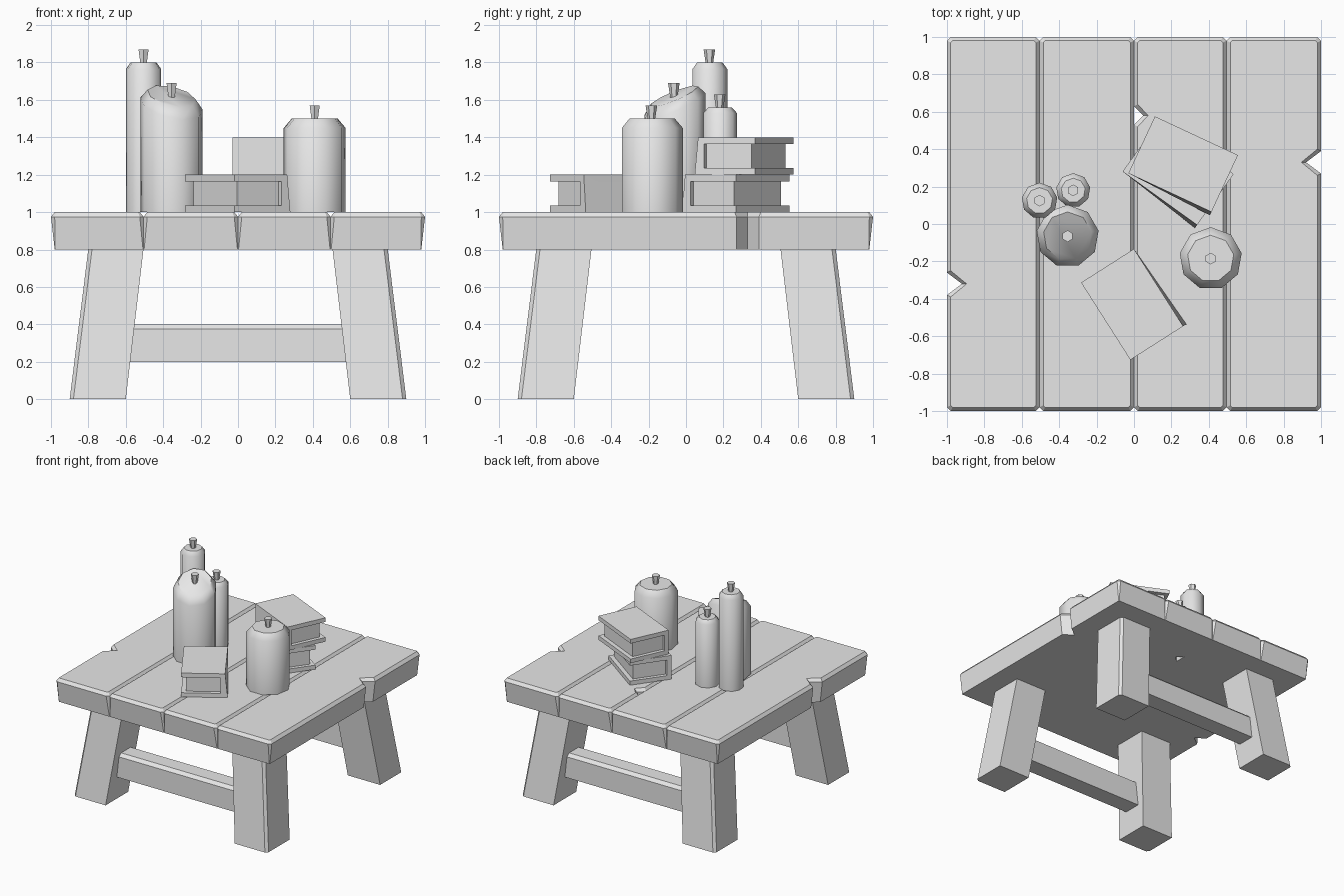
import bpy, bmesh, math
from mathutils import Matrix

cube = bpy.data.objects.get("Cube")
if cube:
    bpy.data.objects.remove(cube, do_unlink=True)

grey = bpy.data.materials.new("plain_grey")
grey.use_nodes = True
grey.diffuse_color = (0.8, 0.8, 0.8, 1)
grey.node_tree.nodes["Principled BSDF"].inputs["Base Color"].default_value = (0.8, 0.8, 0.8, 1)


def finish(name, bm, smooth=False):
    bmesh.ops.recalc_face_normals(bm, faces=bm.faces)
    mesh = bpy.data.meshes.new(name)
    bm.to_mesh(mesh)
    bm.free()
    mesh.materials.append(grey)
    if smooth:
        mesh.shade_smooth()
        mesh.set_sharp_from_angle(angle=math.radians(45))
    obj = bpy.data.objects.new(name, mesh)
    bpy.context.collection.objects.link(obj)
    return obj


def loft(bm, loops):
    """Skin matching loops of points and cap both ends."""
    rings = [[bm.verts.new(p) for p in loop] for loop in loops]
    n = len(rings[0])
    for a, b in zip(rings, rings[1:]):
        for i in range(n):
            j = (i + 1) % n
            bm.faces.new((a[i], a[j], b[j], b[i]))
    bm.faces.new(rings[0][::-1])
    bm.faces.new(rings[-1])


# Tabletop planks, with chamfered tops and V notches
def outline(x0, x1, y, z, cut, inset, notch):
    pts = [(x0, cut - y), (x0 + cut, -y), (x1 - cut, -y), (x1, cut - y)]
    right, left = [], []
    if notch:
        side, ny, half, depth = notch
        half, depth = half + inset, depth + inset * 0.5
        if side > 0:
            right = [(x1, ny - half), (x1 - depth, ny), (x1, ny + half)]
        else:
            left = [(x0, ny + half), (x0 + depth, ny), (x0, ny - half)]
    pts += right + [(x1, y - cut), (x1 - cut, y), (x0 + cut, y), (x0, y - cut)] + left
    return [(px, py, z) for px, py in pts]


def plank(name, x0, x1, notch=None):
    taper0 = 0.02 if x0 == -1 else 0
    taper1 = 0.02 if x1 == 1 else 0
    bm = bmesh.new()
    loft(bm, [
        outline(x0 + taper0, x1 - taper1, 0.98, 0.8, 0.003, 0, notch),
        outline(x0, x1, 1, 0.975, 0.02, 0, notch),
        outline(x0 + 0.02, x1 - 0.02, 0.98, 1, 0.01, 0.01, notch)])
    finish(name, bm)


plank("plank_far_right", -1, -0.505, (-1, -0.32, 0.06, 0.08))
plank("plank_mid_right", -0.505, 0)
plank("plank_mid_left", 0, 0.495, (-1, 0.58, 0.05, 0.05))
plank("plank_far_left", 0.495, 1, (1, 0.33, 0.06, 0.08))


# Splayed legs with the outer corner cut
def leg(name, sx, sy):
    def ring(outer, inner, z):
        c = outer - 0.02
        pts = [(inner, inner), (outer, inner), (outer, c), (c, outer), (inner, outer)]
        return [(sx * x, sy * y, z) for x, y in pts]
    bm = bmesh.new()
    loft(bm, [ring(0.9, 0.6, 0), ring(0.8, 0.505, 0.805)])
    finish(name, bm)


# Stretchers with a chamfered outer top edge
def stretcher(name, sy):
    profile = [(0.635, 0.2), (0.785, 0.2), (0.785, 0.375), (0.76, 0.4), (0.635, 0.4)]
    bm = bmesh.new()
    loft(bm, [[(x, sy * y, z) for y, z in profile] for x in (-0.65, 0.65)])
    finish(name, bm)


for sy, end in ((-1, "front"), (1, "back")):
    stretcher(end + "_stretcher", sy)
    for sx, side in ((-1, "right"), (1, "left")):
        leg(f"{end}_{side}_leg", sx, sy)


# Candles, optionally with a sloping melted top
def candle(name, cx, cy, r, top, shoulder, inner, slope=(0, 0)):
    def ring(radius, z, n=9, tilt=(0, 0)):
        pts = []
        for i in range(n):
            a = math.pi / 2 + math.tau * i / n
            x, y = radius * math.cos(a), radius * math.sin(a)
            pts.append((cx + x, cy + y, z + tilt[0] * x + tilt[1] * y))
        return pts
    bm = bmesh.new()
    loft(bm, [ring(r, 1), ring(r, top - shoulder, tilt=slope), ring(inner, top, tilt=slope)])
    finish(name, bm, smooth=True)
    bm = bmesh.new()
    loft(bm, [ring(0.018, top - 0.015, 6), ring(0.031, top + 0.07, 6)])
    finish(name + "_wick", bm)


candle("tall_candle", -0.505, 0.125, 0.096, 1.8, 0.035, 0.07)
candle("small_candle", -0.325, 0.18, 0.092, 1.56, 0.03, 0.065)
candle("melted_candle", -0.355, -0.065, 0.168, 1.62, 0.05, 0.13, (-0.2, 0.4))
candle("wide_candle", 0.41, -0.185, 0.168, 1.5, 0.05, 0.125)


# Books: two covers, a spine and a recessed page block
def book(name, cx, cy, z, angle, flare_end):
    length, width, height, t = 0.49, 0.335, 0.2, 0.035
    bm = bmesh.new()

    def box(sx, sy, sz, y, zc):
        m = Matrix.Translation((0, y, zc)) @ Matrix.Diagonal((sx, sy, sz, 1))
        return bmesh.ops.create_cube(bm, size=1, matrix=m)["verts"]

    box(length, width, t, 0, t / 2)
    box(length, width, t, 0, height - t / 2)
    box(length - 0.06, width - 0.05, height - 2 * t, -0.01, height / 2)
    spine = box(length, t, height, (t - width) / 2, height / 2)
    # lower spine corner flares out slightly
    for v in spine:
        if v.co.z < 0.01 and v.co.y < -width / 2 + 0.01 and v.co.x * flare_end > 0:
            v.co.y -= 0.02
    obj = finish(name, bm)
    obj.location = (cx, cy, z)
    obj.rotation_euler.z = math.radians(angle)


book("front_book", -0.01, -0.43, 1, 122.5, -1)
book("stack_lower_book", 0.236, 0.274, 1, -35.7, 1)
book("stack_upper_book", 0.263, 0.32, 1.2, -25, 1)
